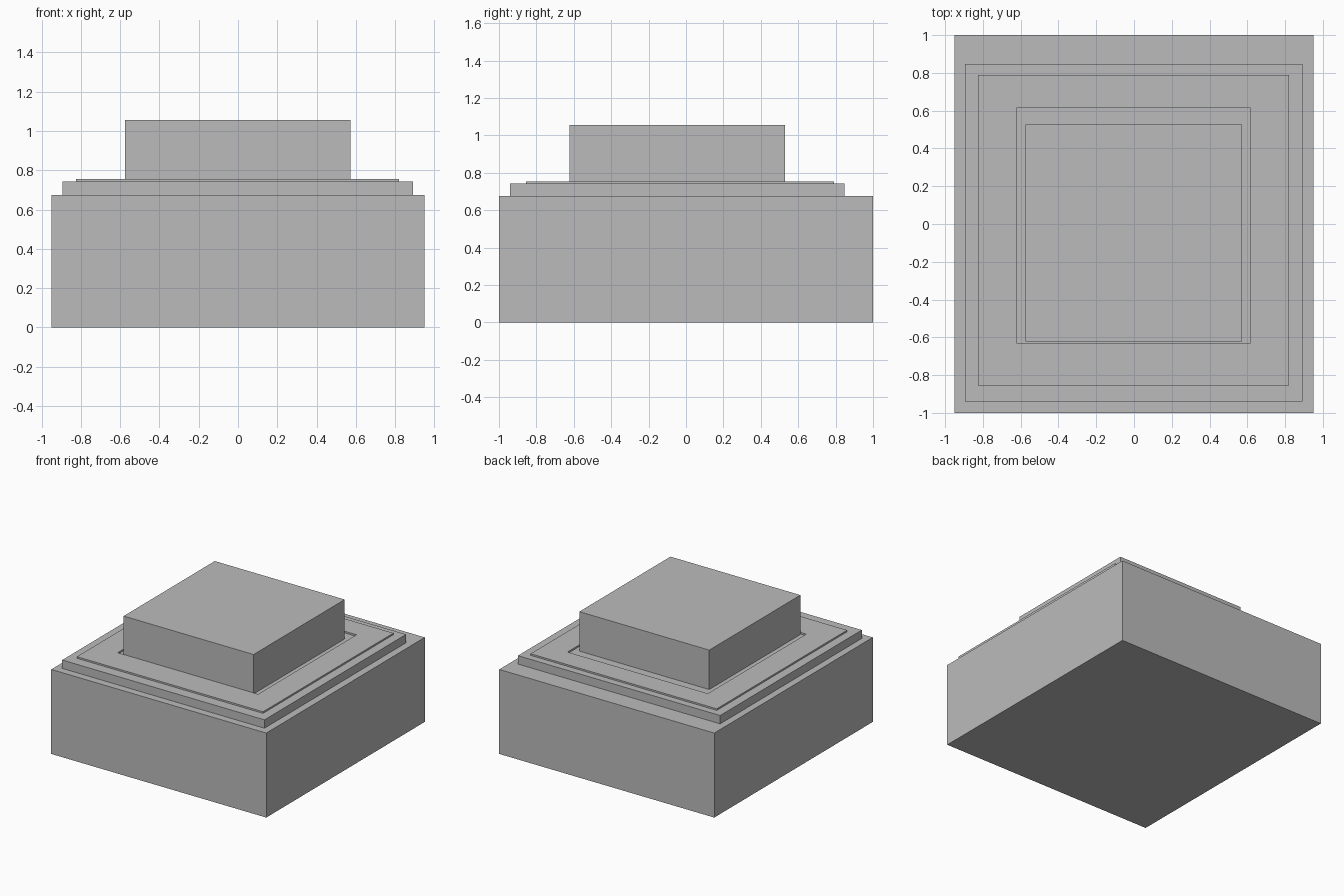
import bpy, bmesh

default = bpy.data.objects.get("Cube")
if default:
    bpy.data.objects.remove(default, do_unlink=True)

# Single plain grey material
grey = bpy.data.materials.new("plain_grey")
grey.use_nodes = True
colour = (0.5, 0.5, 0.5, 1)
grey.diffuse_color = colour
grey.node_tree.nodes["Principled BSDF"].inputs["Base Color"].default_value = colour


def corners(bm, rect, z):
    """Four vertices of a rectangle given as (x0, x1, y0, y1)."""
    x0, x1, y0, y1 = rect
    return [bm.verts.new((x, y, z)) for x, y in ((x0, y0), (x1, y0), (x1, y1), (x0, y1))]


def slab(name, rect, z0, z1, opening=None):
    """Box from z0 to z1, or a frame when an opening rectangle is given."""
    bm = bmesh.new()
    outer = corners(bm, rect, z0)
    if opening:
        inner = corners(bm, opening, z0)
        faces = [bm.faces.new((outer[i], outer[i - 3], inner[i - 3], inner[i])) for i in range(4)]
    else:
        faces = [bm.faces.new(outer)]
    top = bmesh.ops.extrude_face_region(bm, geom=faces, use_keep_orig=True)
    bmesh.ops.translate(bm, vec=(0, 0, z1 - z0),
                        verts=[v for v in top["geom"] if isinstance(v, bmesh.types.BMVert)])
    bmesh.ops.recalc_face_normals(bm, faces=bm.faces)
    mesh = bpy.data.meshes.new(name)
    bm.to_mesh(mesh)
    bm.free()
    mesh.materials.append(grey)
    obj = bpy.data.objects.new(name, mesh)
    bpy.context.collection.objects.link(obj)
    return obj


# Stacked body, from the ground up
slab("base_block", (-0.95, 0.95, -1, 1), 0, 0.675)
slab("step_slab", (-0.895, 0.892, -0.94, 0.847), 0.675, 0.742)
# Thin raised frame around the upper block
slab("raised_frame", (-0.825, 0.82, -0.855, 0.79), 0.742, 0.755,
     opening=(-0.622, 0.618, -0.63, 0.613))
slab("upper_block", (-0.575, 0.573, -0.622, 0.528), 0.742, 1.057)
